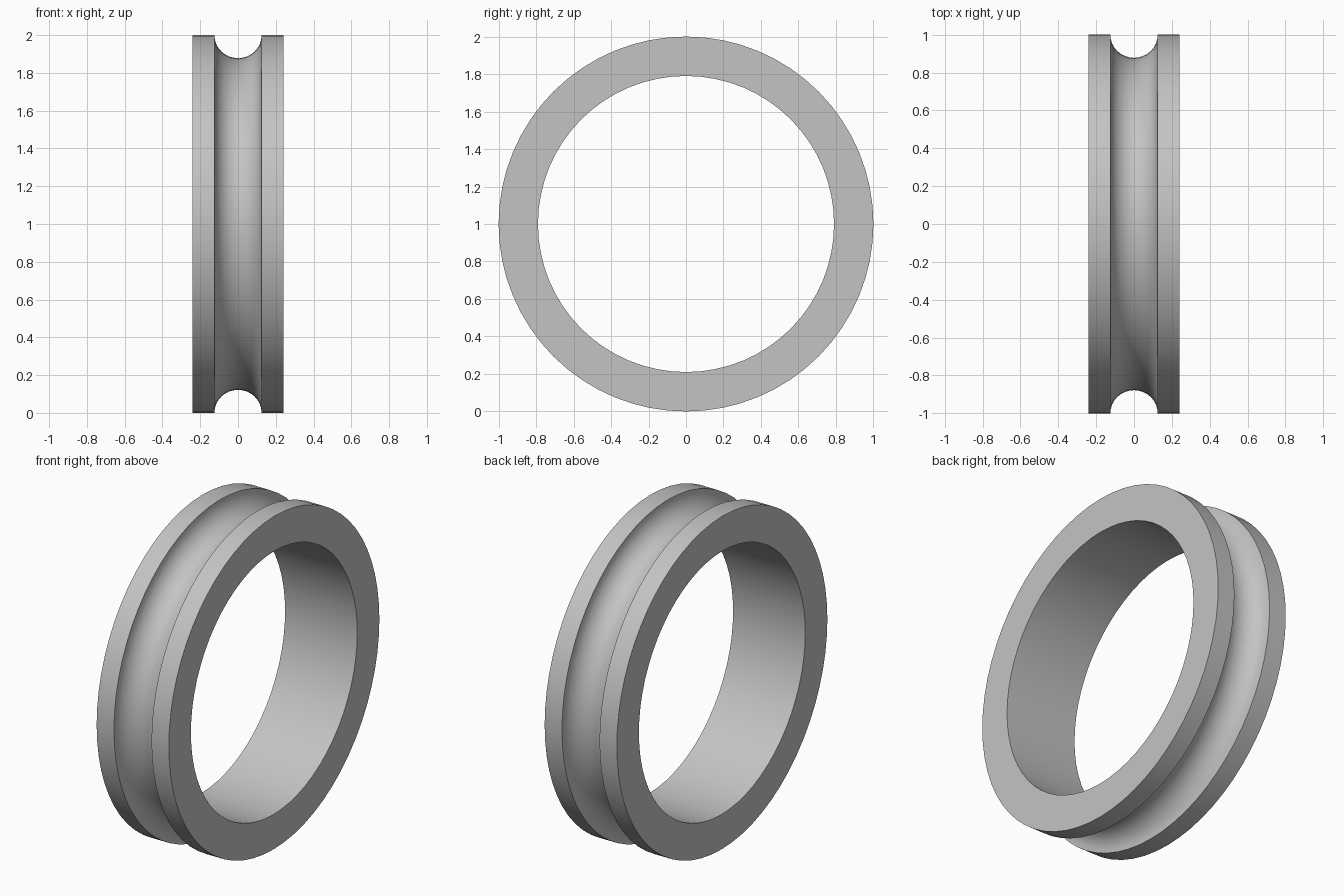
import bpy, bmesh, math
from mathutils import Matrix, Vector

cube = bpy.data.objects.get("Cube")
if cube:
    bpy.data.objects.remove(cube, do_unlink=True)

SEGMENTS = 64
OUTER, INNER, HALF_WIDTH = 1.0, 0.79, 0.24
GROOVE_HALF, GROOVE_DEPTH, GROOVE_STEPS = 0.125, 0.122, 16

# Plain grey
grey = bpy.data.materials.new("plain grey")
grey.use_nodes = True
colour = (0.55, 0.55, 0.55, 1)
grey.diffuse_color = colour
grey.node_tree.nodes["Principled BSDF"].inputs["Base Color"].default_value = colour

# Cross-section: rectangle with a round groove in its outer edge
profile = [(-HALF_WIDTH, INNER), (-HALF_WIDTH, OUTER)]
for i in range(GROOVE_STEPS + 1):
    a = math.pi * i / GROOVE_STEPS
    profile.append((-GROOVE_HALF * math.cos(a), OUTER - GROOVE_DEPTH * math.sin(a)))
profile += [(HALF_WIDTH, OUTER), (HALF_WIDTH, INNER)]

# Sweep the cross-section around the x axis
bm = bmesh.new()
rings = []
for s in range(SEGMENTS):
    turn = Matrix.Rotation(2 * math.pi * s / SEGMENTS, 3, "X")
    rings.append([bm.verts.new(turn @ Vector((x, 0, r))) for x, r in profile])
for s, ring in enumerate(rings):
    after = rings[(s + 1) % SEGMENTS]
    for i in range(len(profile)):
        j = (i + 1) % len(profile)
        bm.faces.new((ring[i], ring[j], after[j], after[i]))
bmesh.ops.recalc_face_normals(bm, faces=bm.faces)

mesh = bpy.data.meshes.new("grooved_ring")
bm.to_mesh(mesh)
bm.free()
mesh.materials.append(grey)
ring_object = bpy.data.objects.new("grooved_ring", mesh)
ring_object.location.z = OUTER
bpy.context.collection.objects.link(ring_object)

# Smooth curves, crisp rims
bpy.ops.object.select_all(action="DESELECT")
ring_object.select_set(True)
bpy.context.view_layer.objects.active = ring_object
bpy.ops.object.shade_smooth_by_angle(angle=math.radians(30))
